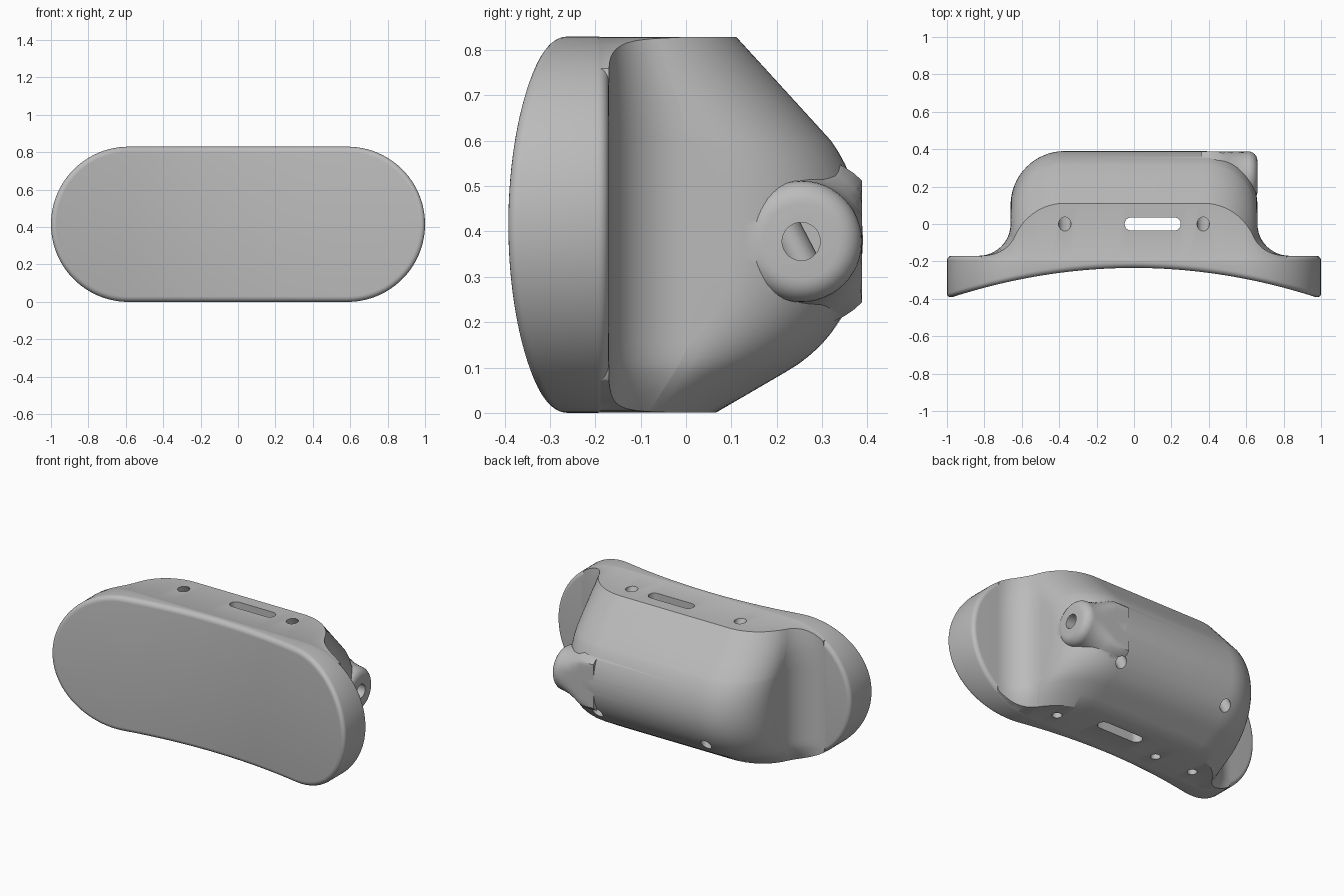
import bpy, bmesh, math
from mathutils import Vector

if "Cube" in bpy.data.objects:
    bpy.data.objects.remove(bpy.data.objects["Cube"])

R = 0.415            # radius of the rounded plate ends and half the height
MID = 1 - R          # half length of the straight part
REAR = -0.17         # rear plane of the plate

grey = bpy.data.materials.new("plain grey")
grey.use_nodes = True
grey.diffuse_color = (0.5, 0.5, 0.5, 1)
grey.node_tree.nodes["Principled BSDF"].inputs["Base Color"].default_value = (0.5, 0.5, 0.5, 1)


def make(name, rings, cap):
    """Skin a stack of closed rings and cap both ends."""
    bm = bmesh.new()
    loops = [[bm.verts.new(p) for p in ring] for ring in rings]
    n = len(loops[0])
    for a, b in zip(loops, loops[1:]):
        for i in range(n):
            j = (i + 1) % n
            bm.faces.new((a[i], a[j], b[j], b[i]))
    cap(bm, loops[0])
    cap(bm, loops[-1])
    bmesh.ops.recalc_face_normals(bm, faces=bm.faces)
    mesh = bpy.data.meshes.new(name)
    bm.to_mesh(mesh)
    bm.free()
    mesh.materials.append(grey)
    obj = bpy.data.objects.new(name, mesh)
    bpy.context.collection.objects.link(obj)
    return obj


def flat_cap(bm, loop):
    bm.faces.new(loop)


def strip_cap(bm, loop):
    """Cap a ring that is mirrored top to bottom with upright strips."""
    n = len(loop)
    for k in range(n // 2):
        quad = [loop[k], loop[k + 1], loop[-k - 1], loop[-k]]
        bm.faces.new(list(dict.fromkeys(quad)))


def boolean(obj, other, operation):
    mod = obj.modifiers.new(operation, "BOOLEAN")
    mod.operation = operation
    mod.solver = "EXACT"
    mod.object = other
    bpy.context.view_layer.objects.active = obj
    bpy.ops.object.modifier_apply(modifier=mod.name)
    bpy.data.objects.remove(other)


def stadium(inset, depth):
    """Upright pill outline; depth gives y for each x."""
    r, steps = R - inset, 24
    top = [(-MID - r * math.cos(a), r * math.sin(a))
           for a in (math.pi / 2 * i / steps for i in range(steps + 1))]
    top += [(-MID + 2 * MID * i / steps, r) for i in range(1, steps)]
    top += [(-x, z) for x, z in reversed(top[:steps + 1])]
    top[0], top[-1] = (-MID - r, 0), (MID + r, 0)
    pts = top + [(x, -z) for x, z in reversed(top[1:-1])]
    return [(x, depth(x), R + z) for x, z in pts]


# Curved plate with rounded front and rear rims
def front(x):
    return -0.235 - 0.165 * x * x


rim, steps = 0.03, 6
arc = [math.pi / 2 * i / steps for i in range(steps + 1)]
rings = [stadium(rim * (1 - math.sin(t)), lambda x, t=t: front(x) + rim * (1 - math.cos(t)))
         for t in arc]
rear_rim = 0.025
rings += [stadium(rear_rim * (1 - math.sin(t)), lambda x, t=t: REAR - rear_rim * (1 - math.cos(t)))
          for t in reversed(arc)]
body = make("headset_body", rings, strip_cap)


# Rear housing: one outline shifted along the side profile
def back(z):
    if z < 0.09:
        return 0.065 + z * 0.155 / 0.09
    if z > 0.6:
        return 0.32 - (z - 0.6) * 0.21 / 0.23
    r = 0.332 if z < 0.38 else 0.38
    return 0.39 - r + math.sqrt(r * r - (z - 0.38) ** 2)


def outline(z):
    corner, fillet, cx = 0.29, 0.17, 0.37
    cy, fy = back(z) - corner, REAR + fillet
    drop = max(fy - cy, 0)
    fx = cx + math.sqrt((corner + fillet) ** 2 - drop ** 2)
    lean = math.asin(drop / (corner + fillet))
    half = []
    for i in range(17):
        a = math.pi / 2 + (lean - math.pi / 2) * i / 16
        half.append((cx + corner * math.cos(a), cy + corner * math.sin(a)))
    for i in range(13):
        a = math.pi + lean + (math.pi / 2 - lean) * i / 12
        y = fy + fillet * math.sin(a)
        half.append((fx + fillet * math.cos(a), y + (0.0005 if i < 12 else 0)))
    half.append((fx, -0.2))
    return [(x, y, z) for x, y in half] + [(-x, y, z) for x, y in reversed(half)]


levels = [-0.02, 0.045] + [0.09 + 0.51 * i / 30 for i in range(31)] + [0.68, 0.76, 0.85]
housing = make("rear_housing", [outline(z) for z in levels], flat_cap)
trim = make("housing_trim", [stadium(0.001, lambda x, y=y: y) for y in (-0.4, 0.6)], strip_cap)
boolean(housing, trim, "INTERSECT")
boolean(body, housing, "UNION")


# Side boss, flared where it meets the housing
def boss_ring(x, r):
    ring = []
    for i in range(48):
        a = 2 * math.pi * i / 48
        ring.append((x, min(0.254 + r * math.cos(a), 0.388), 0.378 + r * math.sin(a)))
    return ring


profile = [(0.36, 0.19), (0.45, 0.19), (0.5, 0.165), (0.55, 0.145), (0.6, 0.134)]
profile += [(0.61 + 0.05 * math.sin(t), 0.084 + 0.05 * math.cos(t)) for t in arc]
boss = make("side_boss", [boss_ring(x, r) for x, r in profile], flat_cap)
boolean(body, boss, "UNION")


# Holes
def drill(start, end, r, stretch=0.0):
    """Cut a round hole, or a slot when stretched along x."""
    start, end = Vector(start), Vector(end)
    turn = (end - start).to_track_quat("Z", "Y")
    section = []
    for i in range(32):
        a = 2 * math.pi * (i + 0.5) / 32
        shift = math.copysign(stretch, math.cos(a))
        section.append(turn @ Vector((r * math.cos(a) + shift, r * math.sin(a), 0)))
    cutter = make("drill", [[p + v for v in section] for p in (start, end)], flat_cap)
    boolean(body, cutter, "DIFFERENCE")


drill((0.1, 0, -0.1), (0.1, 0, 1), 0.035, 0.115)
for side in (-1, 1):
    # slanted cord channel from the top face to the lower back
    drill((side * 0.37, -0.09, 1), (side * 0.37, 0.4, 0.065), 0.033)
for x in (-0.48, -0.22, 0.48):
    drill((x, -0.08, -0.1), (x, -0.08, 0.15), 0.027)
drill((0.8, 0.254, 0.378), (0.37, 0.254, 0.378), 0.042)

bpy.ops.object.select_all(action="DESELECT")
body.select_set(True)
bpy.context.view_layer.objects.active = body
bpy.ops.object.shade_smooth_by_angle(angle=math.radians(32))
